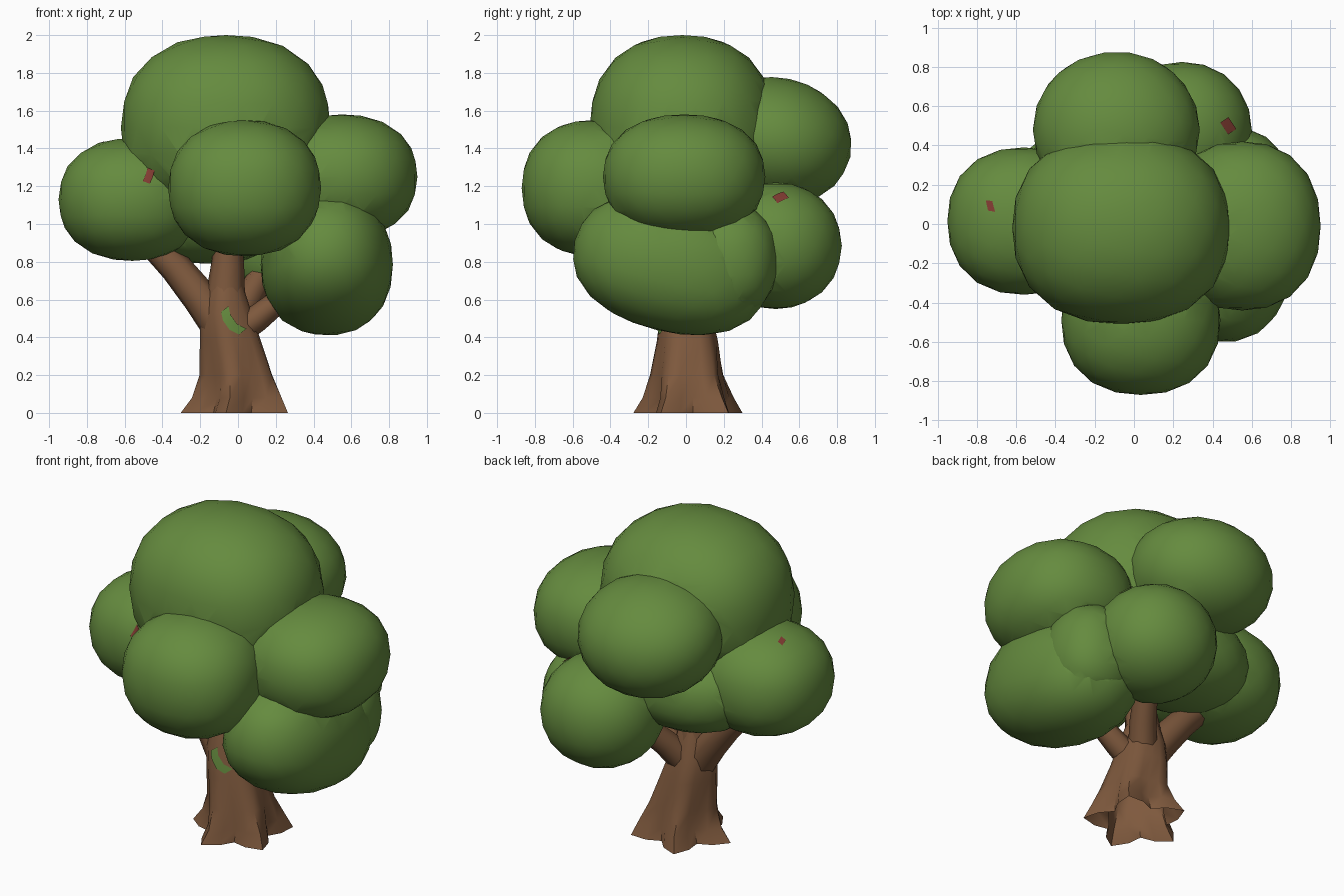
import bpy, bmesh, math
from mathutils import Vector, Matrix
from mathutils.bvhtree import BVHTree

if "Cube" in bpy.data.objects:
    bpy.data.objects.remove(bpy.data.objects["Cube"])


def material(name, rgb):
    m = bpy.data.materials.new(name)
    m.diffuse_color = (*rgb, 1)
    m.use_nodes = True
    m.node_tree.nodes["Principled BSDF"].inputs["Base Color"].default_value = m.diffuse_color
    return m


GREEN = material("leaf green", (0.13, 0.258, 0.049))
BROWN = material("bark brown", (0.21, 0.10, 0.047))
RED = material("dull red", (0.22, 0.045, 0.032))


def shade(ob, angle):
    bpy.ops.object.select_all(action='DESELECT')
    bpy.context.view_layer.objects.active = ob
    ob.select_set(True)
    bpy.ops.object.shade_smooth_by_angle(angle=math.radians(angle))


def add_object(name, bm, mat, smooth=40):
    bmesh.ops.recalc_face_normals(bm, faces=bm.faces)
    me = bpy.data.meshes.new(name)
    bm.to_mesh(me)
    bm.free()
    me.materials.append(mat)
    ob = bpy.data.objects.new(name, me)
    bpy.context.collection.objects.link(ob)
    shade(ob, smooth)
    return ob


def loft(bm, rings):
    """Skin a list of vertex rings, open at both (hidden) ends."""
    rows = [[bm.verts.new(p) for p in r] for r in rings]
    n = len(rows[0])
    for a, b in zip(rows, rows[1:]):
        for i in range(n):
            j = (i + 1) % n
            bm.faces.new((a[i], a[j], b[j], b[i]))


# trunk: rings that flare into root lobes (z, cx, cy, radius, lobe depth)
def trunk_ring(z, cx, cy, r, lobe, n=20):
    ring = []
    for i in range(n):
        a = 2 * math.pi * i / n + math.radians(42)
        k = r + lobe * math.cos(5 * (a - math.radians(42)))
        ring.append((cx + k * math.cos(a), cy + k * math.sin(a), z))
    return ring


bm = bmesh.new()
loft(bm, [trunk_ring(*p) for p in [
    (0.0, 0, 0.02, 0.24, 0.065), (0.08, 0.01, 0.02, 0.21, 0.045),
    (0.2, 0, 0.01, 0.185, 0.02), (0.38, -0.035, 0.01, 0.16, 0.008),
    (0.53, -0.06, 0.0, 0.135, 0.005), (0.68, -0.065, 0.0, 0.09, 0)]])
trunk = add_object("trunk", bm, BROWN, 50)


# branches: tapering tubes
def branch(name, path, r0, r1, n=8):
    pts = [Vector(p) for p in path]
    rings = []
    for i, p in enumerate(pts):
        t = (pts[min(i + 1, len(pts) - 1)] - pts[max(i - 1, 0)]).normalized()
        u = t.cross(Vector((0.1, 1, 0.05))).normalized()
        v = t.cross(u)
        r = r0 + (r1 - r0) * i / (len(pts) - 1)
        rings.append([p + r * (math.cos(2 * math.pi * k / n) * u + math.sin(2 * math.pi * k / n) * v)
                      for k in range(n)])
    bm = bmesh.new()
    loft(bm, rings)
    return add_object(name, bm, BROWN, 50)


branch("left_branch", [(-0.09, 0, 0.46), (-0.2, 0.02, 0.61), (-0.33, 0.03, 0.77), (-0.44, 0.03, 0.88)], 0.105, 0.075)
branch("middle_branch", [(-0.06, 0, 0.5), (-0.065, 0, 0.65), (-0.055, -0.01, 0.78), (-0.05, -0.02, 0.9)], 0.115, 0.075)
branch("right_branch", [(-0.02, -0.02, 0.42), (0.1, -0.03, 0.5), (0.2, -0.04, 0.58), (0.28, -0.05, 0.66)], 0.08, 0.055)
branch("back_branch", [(-0.03, 0.04, 0.46), (0.05, 0.14, 0.6), (0.12, 0.25, 0.72), (0.17, 0.33, 0.82)], 0.085, 0.06)


# foliage: boxy-round puffs (centre, radii, roundness exponent, tilt about x)
def puff(name, c, r, e=2.25, tilt=0):
    bm = bmesh.new()
    bmesh.ops.create_icosphere(bm, subdivisions=3, radius=1)
    rot = Matrix.Rotation(math.radians(tilt), 3, 'X')
    for v in bm.verts:
        p = v.co / sum(abs(k) ** e for k in v.co) ** (1 / e)
        v.co = Vector(c) + rot @ Vector([r[i] * p[i] for i in range(3)])
    return add_object(name, bm, GREEN)


crown = puff("crown_foliage", (-0.065, -0.02, 1.51), (0.555, 0.49, 0.49), 2.3)
others = [puff("foliage_part", *a) for a in [
    ((0.035, -0.49, 1.19), (0.405, 0.38, 0.36)),              # front
    ((-0.56, 0.015, 1.13), (0.39, 0.375, 0.325)),             # left
    ((0.55, -0.01, 1.25), (0.40, 0.43, 0.33)),                # right
    ((0.47, -0.075, 0.785), (0.35, 0.53, 0.355), 2.25, -14),  # low right
    ((0.515, 0.225, 0.81), (0.26, 0.26, 0.30)),               # low right, rear bulge
    ((-0.09, 0.48, 1.44), (0.425, 0.40, 0.335), 2.05, -12),   # upper back
    ((0.245, 0.475, 0.885), (0.355, 0.35, 0.335), 2.1),       # low back
    ((-0.16, 0.18, 1.06), (0.44, 0.34, 0.27)),                # inner fill
]]
for ob in others:
    bpy.context.view_layer.objects.active = crown
    mod = crown.modifiers.new("weld", 'BOOLEAN')
    mod.operation, mod.solver, mod.object = 'UNION', 'EXACT', ob
    while crown.modifiers[0] != mod:
        bpy.ops.object.modifier_apply(modifier=crown.modifiers[0].name)
    bpy.ops.object.modifier_apply(modifier=mod.name)
    bpy.data.objects.remove(ob)
shade(crown, 24)


# painted patches: thin strips laid on a surface, seen along a direction
def patch(name, target, mat, path, width, direction):
    d = Vector(direction).normalized()
    tree = BVHTree.FromObject(target, bpy.context.evaluated_depsgraph_get())
    pts = [Vector(p) for p in path]
    side = (pts[-1] - pts[0]).cross(d).normalized() * width / 2
    rows = []
    bm = bmesh.new()
    for p in pts:
        row = []
        for s in (-1, 0, 1):
            hit = tree.ray_cast(p + s * side - d * 3, d)[0]
            if hit is None:
                bm.free()
                return
            row.append(bm.verts.new(hit - d * 0.008))
        rows.append(row)
    for a, b in zip(rows, rows[1:]):
        for i in range(2):
            bm.faces.new((a[i], a[i + 1], b[i + 1], b[i]))
    add_object(name, bm, mat)


bpy.context.view_layer.update()
patch("moss_patch", trunk, GREEN,
      [(-0.07, 0, 0.55), (-0.06, 0, 0.505), (-0.025, 0, 0.455), (0.025, 0, 0.43)], 0.05, (0, 1, 0))
patch("left_fruit_mark", crown, RED, [(-0.485, 0, 1.22), (-0.47, 0, 1.255), (-0.46, 0, 1.29)], 0.04, (0, 1, 0))
patch("back_fruit_mark", crown, RED, [(0.46, 0.53, 1), (0.48, 0.5, 1), (0.5, 0.47, 1)], 0.05, (0, 0, -1))
patch("rear_left_fruit_mark", crown, RED,
      [(-0.61, -0.01, 1.345), (-0.62, -0.02, 1.36), (-0.63, -0.03, 1.375)], 0.03, (1, -1, -0.6))
